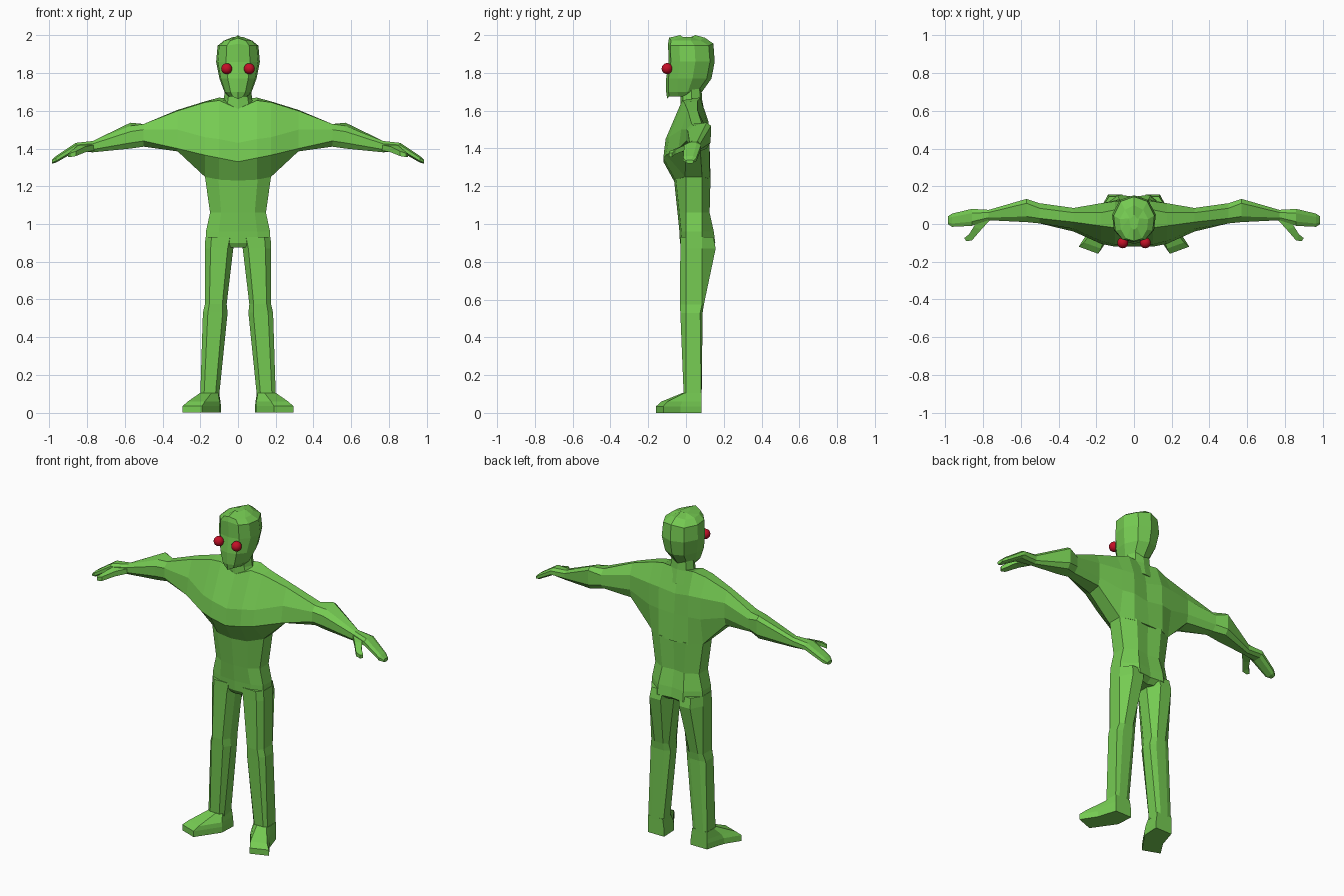
import bpy, bmesh, math
from mathutils import Vector

if "Cube" in bpy.data.objects:
    bpy.data.objects.remove(bpy.data.objects["Cube"])


def material(name, rgb):
    m = bpy.data.materials.new(name)
    m.diffuse_color = (*rgb, 1)
    m.use_nodes = True
    m.node_tree.nodes["Principled BSDF"].inputs["Base Color"].default_value = m.diffuse_color
    return m


GREEN = material("skin green", (0.18, 0.60, 0.085))
RED = material("eye red", (0.55, 0.005, 0.02))


def loft(name, rings, mirror=False):
    """Closed flat-shaded skin through rings with equal point counts."""
    bm = bmesh.new()
    vs = [[bm.verts.new(p) for p in r] for r in rings]
    n = len(vs[0])
    for a, b in zip(vs, vs[1:]):
        for i in range(n):
            j = (i + 1) % n
            bm.faces.new((a[i], a[j], b[j], b[i]))
    bm.faces.new(vs[0])
    bm.faces.new(vs[-1])
    bmesh.ops.remove_doubles(bm, verts=bm.verts, dist=0.0005)
    bmesh.ops.recalc_face_normals(bm, faces=bm.faces)
    me = bpy.data.meshes.new(name)
    bm.to_mesh(me)
    bm.free()
    me.materials.append(GREEN)
    ob = bpy.data.objects.new(name, me)
    bpy.context.collection.objects.link(ob)
    if mirror:
        mod = ob.modifiers.new("mirror", 'MIRROR')
        mod.use_mirror_merge = False
    return ob


def sym_ring(z, half):
    """Full ring from its right half, listed front centre to back centre.
    A point may carry its own z offset as third value."""
    pts = [Vector((p[0], p[1], z + (p[2] if len(p) > 2 else 0))) for p in half]
    return pts + [Vector((-p.x, p.y, p.z)) for p in reversed(pts[1:-1])]


def box_ring(x, y0, y1, z0, z1, c=0.25):
    """Chamfered section across the arm, same point order as the chest."""
    dy, dz = (y1 - y0) * c, (z1 - z0) * c
    return x, [(y0, z0 + dz), (y0, z1 - dz), (y0 + dy, z1), (y1 - dy, z1),
               (y1, z1 - dz), (y1, z0 + dz), (y1 - dy, z0), (y0 + dy, z0)]


# Chest and arms: sections along x, from breastbone to fingertips
side = [
    (0.00, [(-.12, 1.33), (-.11, 1.43), (-.03, 1.61), (.075, 1.66),
            (.105, 1.52), (.115, 1.40), (.13, 1.24), (-.065, 1.23)]),
    (0.10, [(-.12, 1.35), (-.108, 1.45), (-.02, 1.655), (.075, 1.67),
            (.12, 1.54), (.125, 1.41), (.125, 1.24), (-.055, 1.235)]),
    (0.175, [(-.105, 1.365), (-.09, 1.46), (-.01, 1.645), (.06, 1.65),
             (.11, 1.54), (.11, 1.41), (.085, 1.25), (-.005, 1.25)]),
    (0.32, [(-.04, 1.40), (-.025, 1.50), (.01, 1.60), (.06, 1.605),
            (.085, 1.54), (.085, 1.45), (.075, 1.40), (.0, 1.385)]),
    box_ring(0.50, .003, .11, 1.41, 1.53),
    (0.57, [(.01, 1.43), (.01, 1.49), (.04, 1.52), (.11, 1.537),
            (.133, 1.52), (.13, 1.43), (.11, 1.40), (.03, 1.40)]),
    box_ring(0.77, .02, .075, 1.38, 1.44),
    box_ring(0.86, -.01, .08, 1.385, 1.43),
    box_ring(0.965, -.015, .055, 1.325, 1.36),
    box_ring(0.987, .0, .04, 1.32, 1.34),
]
both = [(-x, p) for x, p in reversed(side[1:])] + side
loft("chest_and_arms", [[(x, y, z) for y, z in p] for x, p in both])

# Thumbs: bent forward from the wrist
loft("thumb", [
    [(.76, .025, 1.39), (.76, .025, 1.42), (.82, .03, 1.425), (.82, .03, 1.39)],
    [(.81, -.03, 1.38), (.81, -.03, 1.41), (.85, -.015, 1.415), (.85, -.015, 1.385)],
    [(.86, -.088, 1.36), (.86, -.088, 1.385), (.875, -.055, 1.395), (.875, -.055, 1.37)],
    [(.89, -.09, 1.355), (.89, -.09, 1.375), (.90, -.075, 1.375), (.90, -.075, 1.355)],
], mirror=True)


# Abdomen and hips: half width, front y and back y at each height
def trunk(z, w, f, b):
    return sym_ring(z, [(0, f), (w * .6, f + .01), (w, 0), (w, .085),
                        (w * .5, b), (0, b - .01)])


loft("abdomen", [trunk(.875, .07, -.02, .12), trunk(.90, .172, -.032, .155),
                 trunk(.96, .17, -.035, .147), trunk(1.06, .148, -.045, .125),
                 trunk(1.25, .175, -.065, .13)])


# Legs: inner x, outer x, front y, back y at each height
def leg(z, xi, xo, f, b, side_back=.085):
    w = xo - xi
    return [(xi, .01, z), (xi + w * .2, f, z), (xo - w * .2, f, z),
            (xo, .0, z), (xo, side_back, z), (xo - w * .25, b, z),
            (xi + w * .25, b, z), (xi, side_back - .005, z)]


loft("leg", [leg(.09, .10, .20, -.012, .083, .08),
             leg(.53, .055, .186, -.03, .088, .075),
             leg(.575, .06, .175, -.032, .095),
             leg(.87, .025, .175, -.03, .157),
             leg(.93, .01, .173, -.03, .145)], mirror=True)

# Feet: turned out, sloping from ankle to toe
sole = [(.09, .083), (.20, .083), (.235, -.03), (.293, -.12), (.19, -.158), (.095, -.02)]
ankle = [(.10, .083), (.20, .083), (.203, .02), (.20, -.01), (.14, -.02), (.105, .0)]
loft("foot", [[(x, y, 0) for x, y in sole],
              [(x, y, .035) for x, y in sole],
              [(x * .7 + u * .3, y * .8 + v * .2, .06)
               for (x, y), (u, v) in zip(sole, ankle)],
              [(x, y, .105) for x, y in ankle]], mirror=True)

# Neck
loft("neck", [sym_ring(z, [(0, f), (w * .7, f + .015), (w, .03), (w * .7, b - .01), (0, b)])
              for z, w, f, b in [(1.58, .10, -.03, .10), (1.66, .075, -.03, .085),
                                 (1.76, .065, -.03, .08)]])


# Head: half width, face y, back y at each height
def skull(z, w, f, b, rise=0):
    return sym_ring(z, [(0, f, rise), (w * .55, f + .012), (w * .92, f + .06),
                        (w, (f + b) / 2 + .02), (w * .65, b - .025), (0, b, rise)])


loft("head", [skull(1.675, .05, -.10, .06, -.012), skull(1.70, .072, -.105, .085),
              skull(1.77, .098, -.105, .135), skull(1.86, .116, -.092, .152),
              skull(1.945, .108, -.095, .145, .01), skull(1.972, .075, -.09, .10, .014),
              skull(1.99, .03, -.03, .05, .01)])

# Eyes
for s in (-1, 1):
    bpy.ops.mesh.primitive_uv_sphere_add(segments=16, ring_count=10, radius=.029,
                                         location=(s * .06, -.10, 1.823))
    eye = bpy.context.object
    eye.name = "eye"
    eye.data.materials.append(RED)
    bpy.ops.object.shade_smooth()
